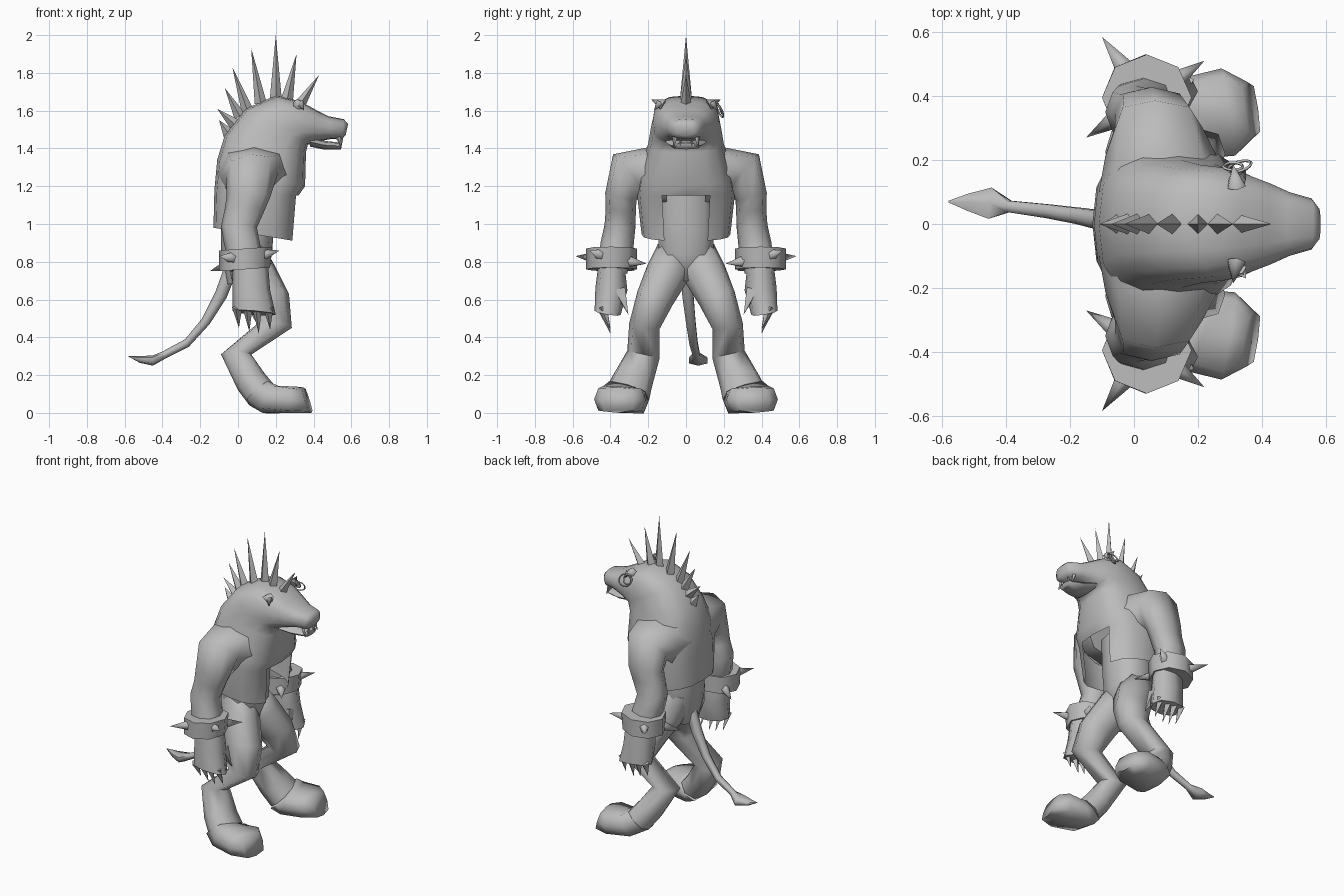
import bpy, bmesh, math
from mathutils import Vector

cube = bpy.data.objects.get("Cube")
if cube:
    bpy.data.objects.remove(cube)

grey = bpy.data.materials.new("plain_grey")
grey.use_nodes = True
COLOUR = (0.5, 0.5, 0.5, 1)
grey.diffuse_color = COLOUR
grey.node_tree.nodes["Principled BSDF"].inputs["Base Color"].default_value = COLOUR
parts = []


def finish(bm, name, mirror=False):
    bmesh.ops.recalc_face_normals(bm, faces=bm.faces)
    mesh = bpy.data.meshes.new(name)
    bm.to_mesh(mesh)
    bm.free()
    mesh.materials.append(grey)
    ob = bpy.data.objects.new(name, mesh)
    bpy.context.collection.objects.link(ob)
    if mirror:
        mod = ob.modifiers.new("mirror", 'MIRROR')
        mod.use_axis = (False, True, False)
        mod.use_mirror_merge = False
    parts.append(ob)
    return ob


def add_loft(bm, rows, n=8, power=0.8, caps=(True, True)):
    """Rows: back x, z, front x, z, centre y, half width across the path."""
    mids = [Vector(((r[0] + r[2]) / 2, r[4], (r[1] + r[3]) / 2)) for r in rows]
    rings = []
    for i, r in enumerate(rows):
        path = mids[min(i + 1, len(rows) - 1)] - mids[max(i - 1, 0)]
        a = Vector(((r[2] - r[0]) / 2, 0, (r[3] - r[1]) / 2))
        b = path.cross(a).normalized() * r[5]
        ring = []
        for k in range(n):
            c, s = math.cos(math.tau * k / n), math.sin(math.tau * k / n)
            c = math.copysign(abs(c) ** power, c)
            s = math.copysign(abs(s) ** power, s)
            ring.append(bm.verts.new(mids[i] + a * c + b * s))
        rings.append(ring)
    for r0, r1 in zip(rings, rings[1:]):
        for k in range(n):
            j = (k + 1) % n
            bm.faces.new((r0[k], r0[j], r1[j], r1[k]))
    if caps[0]:
        bm.faces.new(rings[0])
    if caps[1]:
        bm.faces.new(rings[-1])


def loft(name, rows, mirror=False, **options):
    bm = bmesh.new()
    add_loft(bm, rows, **options)
    return finish(bm, name, mirror)


def add_spike(bm, base, tip, radius, n=4):
    base, tip = Vector(base), Vector(tip)
    made = bmesh.ops.create_cone(bm, cap_ends=True, segments=n, radius1=radius,
                                 radius2=0, depth=(tip - base).length)
    turn = (tip - base).to_track_quat('Z', 'Y')
    for v in made['verts']:
        v.co = turn @ v.co + (base + tip) / 2


def spikes(name, items, mirror=False, n=4):
    bm = bmesh.new()
    for base, tip, radius in items:
        add_spike(bm, base, tip, radius, n)
    return finish(bm, name, mirror)


# Vest, neck and head in one skin, with the vest open at the front
bm = bmesh.new()
add_loft(bm, [
    (-.13, .98, .3, .91, 0, .235), (-.125, 1.18, .32, 1.15, 0, .26),
    (-.11, 1.34, .355, 1.2, 0, .25), (-.07, 1.47, .36, 1.38, 0, .2),
    (.04, 1.61, .37, 1.42, 0, .185), (.2, 1.68, .385, 1.42, 0, .175),
    (.33, 1.65, .4, 1.43, 0, .15), (.42, 1.6, .44, 1.44, 0, .125),
    (.48, 1.57, .49, 1.45, 0, .1), (.56, 1.555, .55, 1.45, 0, .08),
    (.583, 1.53, .57, 1.47, 0, .05)], n=16, power=.75, caps=(False, True))
gap = [f for f in bm.faces if f.calc_center_median().z < 1.15
       and abs(f.calc_center_median().y) < .1 and f.calc_center_median().x > .1]
bmesh.ops.delete(bm, geom=gap, context='FACES')
finish(bm, "vest_and_head")

# Lower jaw, teeth and ears
loft("lower_jaw", [(.38, 1.46, .38, 1.41, 0, .11), (.46, 1.44, .45, 1.395, 0, .085),
                   (.55, 1.43, .545, 1.395, 0, .055)])
spikes("teeth", [((.53, .06, 1.46), (.55, .065, 1.4), .014),
                 ((.54, .03, 1.42), (.56, .03, 1.47), .01)], mirror=True)
spikes("ears", [((.32, .12, 1.63), (.31, .185, 1.66), .032),
                ((.33, .14, 1.64), (.35, .17, 1.6), .022)], mirror=True, n=6)

# Ear rings on one side
for i, (x, z, r) in enumerate([(.31, 1.61, .03), (.33, 1.6, .038)]):
    bpy.ops.mesh.primitive_torus_add(major_segments=12, minor_segments=4, major_radius=r,
                                     minor_radius=.005, location=(x, .18, z),
                                     rotation=(math.pi / 2 + .4, 0, .3 * i))
    ring = bpy.context.object
    ring.name = f"ear_ring_{i + 1}"
    ring.data.materials.append(grey)
    parts.append(ring)

# Crest of spikes from the nape to the brow
crest = [(-.05, 1.48, -.1, 1.55), (-.02, 1.53, -.11, 1.61), (.01, 1.57, -.07, 1.72),
         (.05, 1.6, -.03, 1.83), (.12, 1.64, .07, 1.93), (.2, 1.66, .2, 2.0),
         (.26, 1.66, .31, 1.9), (.32, 1.62, .43, 1.79)]
spikes("crest_spikes", [((x, 0, z), (tx, 0, tz), .032) for x, z, tx, tz in crest])

# Belly and hips
loft("belly", [(-.08, 1.2, .2, 1.2, 0, .15), (-.09, .98, .19, .98, 0, .155),
               (-.09, .84, .18, .84, 0, .15), (-.06, .68, .15, .7, 0, .1)], n=10)

# Arms with broad vest shoulders that taper away from the chest
loft("arms", [
    (-.11, 1.27, .29, 1.25, .1, .16), (-.09, 1.26, .26, 1.26, .21, .145),
    (-.06, 1.25, .215, 1.28, .3, .135), (-.06, 1.15, .17, 1.14, .345, .085),
    (-.07, 1.08, .14, 1.07, .345, .08), (-.09, .99, .1, .98, .35, .082),
    (-.075, .9, .12, .88, .365, .088), (-.04, .75, .13, .75, .39, .08)], mirror=True)
loft("hands", [(-.03, .78, .16, .78, .395, .07), (-.03, .66, .17, .65, .395, .085),
               (-.03, .54, .2, .52, .415, .07)], mirror=True)
claws = [((x, .445, .56), (x + .01, .4, z), .028)
         for x, z in [(-.005, .45), (.05, .43), (.1, .42), (.16, .44)]]
spikes("claws", claws + [((.13, .35, .65), (.17, .305, .52), .04)], mirror=True)

# Spiked wrist bands
loft("wrist_bands", [(-.1, .75, .17, .77, .395, .135), (-.1, .86, .18, .88, .395, .135)],
     power=1, mirror=True)
tips = [(-.15, .27, .75), (-.1, .585, .83), (.22, .51, .86), (.18, .21, .79)]
hub = Vector((.04, .39, .81))
spikes("band_spikes", [(hub.lerp(Vector(t), .5), t, .032) for t in tips], mirror=True, n=5)

# Legs and feet
loft("legs", [
    (-.08, .86, .15, .86, .055, .1), (-.03, .7, .2, .77, .1, .115),
    (.04, .58, .27, .63, .165, .1), (.1, .47, .285, .45, .22, .082),
    (-.09, .31, .07, .31, .225, .088), (.0, .12, .14, .21, .285, .11),
    (.06, .04, .19, .15, .31, .12)], mirror=True)
loft("feet", [
    (.06, .04, .19, .15, .31, .12), (.13, 0, .22, .14, .33, .13),
    (.29, 0, .3, .14, .35, .138), (.388, 0, .345, .135, .36, .085)],
    power=.5, mirror=True)

# Tail with a spade tip
loft("tail", [
    (-.07, .78, .0, .76, 0, .035), (-.12, .64, -.06, .61, .01, .033),
    (-.19, .5, -.15, .47, .025, .028), (-.28, .39, -.26, .35, .04, .024),
    (-.4, .325, -.38, .29, .055, .02), (-.45, .305, -.45, .25, .065, .055),
    (-.52, .3, -.52, .265, .068, .03), (-.58, .302, -.58, .298, .07, .003)], n=6)

# Smooth shading with sharp creases kept
bpy.ops.object.select_all(action='DESELECT')
for ob in parts:
    ob.select_set(True)
bpy.context.view_layer.objects.active = parts[0]
bpy.ops.object.shade_smooth_by_angle(angle=math.radians(75))
